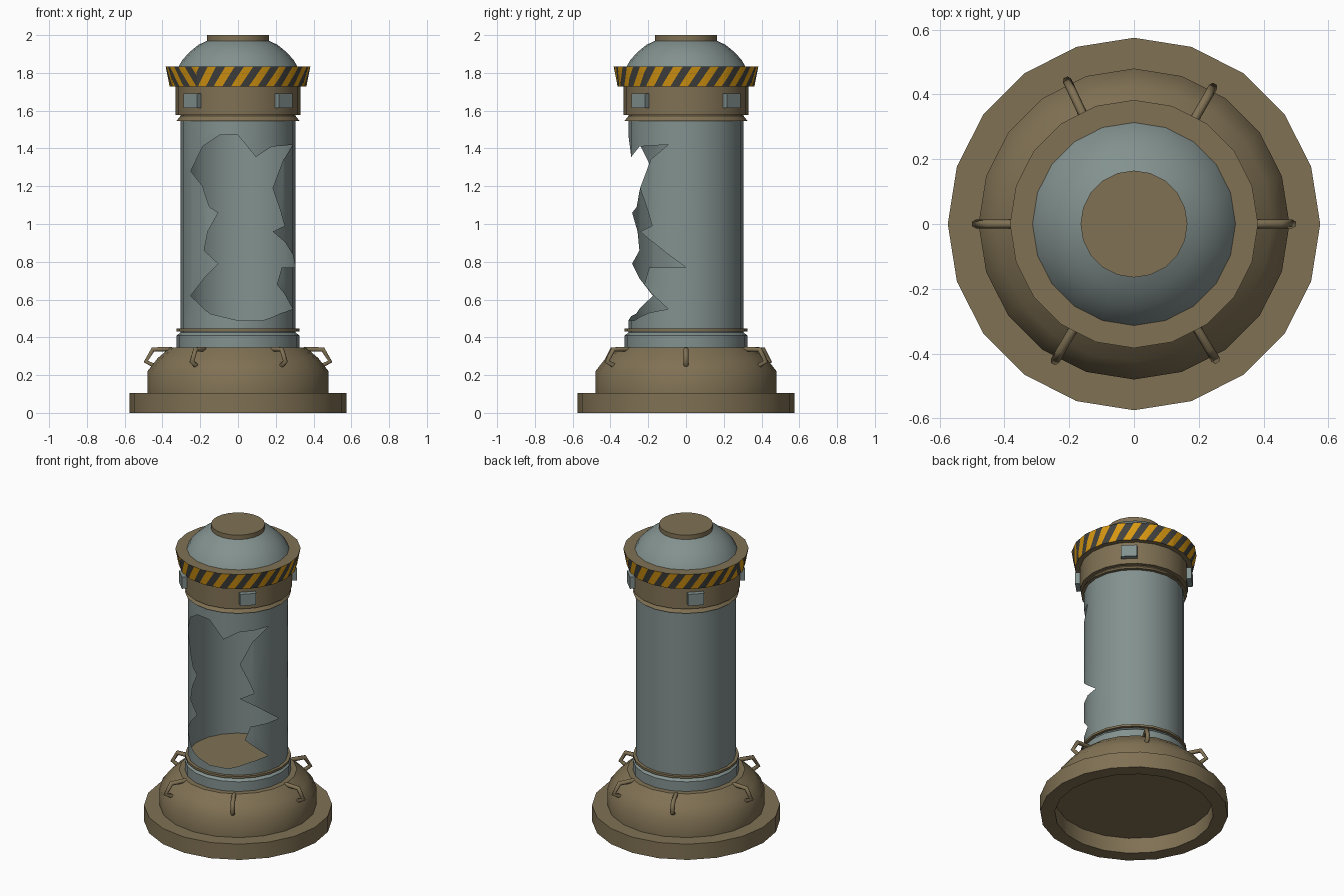
import bpy, bmesh, math
from mathutils import Vector

if "Cube" in bpy.data.objects:
    bpy.data.objects.remove(bpy.data.objects["Cube"])

N = 20                       # sides of every round part
STEP = 2 * math.pi / N


def material(name, rgb):
    m = bpy.data.materials.new(name)
    m.diffuse_color = (*rgb, 1)
    m.use_nodes = True
    m.node_tree.nodes["Principled BSDF"].inputs["Base Color"].default_value = m.diffuse_color
    return m


BROWN = material("tan_metal", (0.215, 0.165, 0.088))
BLUE = material("blue_grey", (0.225, 0.285, 0.275))
YELLOW = material("hazard_yellow", (0.70, 0.32, 0.006))
DARK = material("hazard_dark", (0.055, 0.055, 0.052))


def finish(bm, name, mats, angle=32):
    me = bpy.data.meshes.new(name)
    bm.to_mesh(me)
    bm.free()
    ob = bpy.data.objects.new(name, me)
    bpy.context.collection.objects.link(ob)
    for m in mats:
        me.materials.append(m)
    bpy.ops.object.select_all(action='DESELECT')
    ob.select_set(True)
    bpy.context.view_layer.objects.active = ob
    bpy.ops.object.shade_smooth_by_angle(angle=math.radians(angle))
    return ob


def lathe(name, mat, profile, angle=32):
    """Turn an (r, z) profile around z."""
    bm = bmesh.new()
    rings = [[bm.verts.new((r * math.cos(i * STEP), r * math.sin(i * STEP), z))
              for r, z in profile] for i in range(N)]
    for i in range(N):
        a, b = rings[i], rings[(i + 1) % N]
        for j in range(len(profile) - 1):
            bm.faces.new((a[j], b[j], b[j + 1], a[j + 1]))
    bmesh.ops.remove_doubles(bm, verts=bm.verts, dist=1e-5)
    return finish(bm, name, [mat], angle)


def cut(bm, co, no):
    bmesh.ops.bisect_plane(bm, geom=bm.verts[:] + bm.edges[:] + bm.faces[:],
                           plane_co=co, plane_no=no, dist=1e-5)


def wrap(bm, radius):
    """Bend a flat (angle, z) sheet onto the 20-sided wall; angle 0 is the front."""
    for k in range(-N // 2, N):
        cut(bm, (k * STEP, 0, 0), (1, 0, 0))
    for v in bm.verts:
        a, z = v.co.x, v.co.y
        r = radius(z) * math.cos(STEP / 2) / math.cos(a % STEP - STEP / 2)
        v.co = (r * math.sin(a), -r * math.cos(a), z)
    bmesh.ops.remove_doubles(bm, verts=bm.verts, dist=1e-5)


def loop(bm, pts):
    vs = [bm.verts.new((x, y, 0)) for x, y in pts]
    return [bm.edges.new((vs[i - 1], vs[i])) for i in range(len(vs))]


# Base plinth with deep hollow underside, and rounded shoulder
lathe("base_plinth", BROWN, [(0, .105), (.485, .105), (.485, 0), (.575, 0),
                             (.575, .106), (.47, .106)])
lathe("base_shoulder", BROWN, [(.48, .106), (.48, .22), (.425, .29), (.36, .345)], 60)
lathe("shoulder_top", BROWN, [(.36, .345), (.30, .345)])
lathe("lower_collar", BLUE, [(.325, .34), (.325, .41), (.305, .425), (.305, .435)])
lathe("lower_ring", BROWN, [(.30, .432), (.325, .432), (.325, .446), (0, .446)])

# Broken tube: flat sheet with a jagged hole, wrapped round
HOLE = [(-19, 1.47), (0, 1.47), (18, 1.355), (36, 1.41), (72, 1.42), (52, 1.34),
        (37, 1.19), (48, 1.07), (54, .99), (37, .96), (56, .90), (90, .77),
        (50, .77), (43, .68), (56, .62), (72, .55), (50, .53), (26, .49), (0, .49),
        (-29, .525), (-55, .62), (-20, .79), (-36, .86), (-32, .96), (-20, 1.06),
        (-30, 1.09), (-38, 1.2), (-55, 1.28), (-38, 1.41)]
bm = bmesh.new()
P = math.pi
edges = loop(bm, [(-P, .44), (P, .44), (P, 1.55), (-P, 1.55)])
edges += loop(bm, [(math.radians(a), z) for a, z in HOLE])
bmesh.ops.triangle_fill(bm, edges=edges, use_beauty=True)
bm.normal_update()
for f in bm.faces:
    if f.normal.z < 0:
        f.normal_flip()
wrap(bm, lambda z: .305)
finish(bm, "broken_tube", [BLUE])

# Head: ring, band, hazard collar rims, dome and cap
lathe("upper_ring", BROWN, [(0, 1.546), (.325, 1.546), (.305, 1.572), (.305, 1.58)])
lathe("head_band", BROWN, [(.30, 1.578), (.33, 1.578), (.33, 1.727), (.362, 1.727)])
lathe("collar_top", BROWN, [(.383, 1.835), (.30, 1.835)])
lathe("head_dome", BLUE, [(.315, 1.832), (.295, 1.868), (.257, 1.91), (.21, 1.948), (.155, 1.975)])
lathe("top_cap", BROWN, [(.165, 1.965), (.165, 2.0), (0, 2.0)])

# Hazard stripes, slanted one way, with a short mirrored stretch at front left
Z0, Z1 = 1.727, 1.835
WIDTH = math.radians(7.5)
SLANT = math.radians(11) / (Z1 - Z0)
for name, a0, a1, s in (("hazard_collar_left", -90, -36, -SLANT),
                        ("hazard_collar_main", -36, 270, SLANT)):
    a0, a1 = math.radians(a0), math.radians(a1)
    bm = bmesh.new()
    bm.faces.new([bm.verts.new((x, y, 0)) for x, y in
                  ((a0, Z0), (a1, Z0), (a1, Z1), (a0, Z1))])
    for k in range(-5, 50):
        cut(bm, (a0 + k * WIDTH, Z0, 0), Vector((1, -s, 0)).normalized())
    for f in bm.faces:
        c = f.calc_center_median()
        f.material_index = math.floor((c.x - a0 - s * (c.y - Z0)) / WIDTH) % 2
    wrap(bm, lambda z: .362 + .021 * (z - Z0) / (Z1 - Z0))
    finish(bm, name, [YELLOW, DARK])

# Four small boxes on the head band
for i in range(4):
    a = math.radians(45 + 90 * i)
    bpy.ops.mesh.primitive_cube_add(size=1, location=(.335 * math.cos(a), .335 * math.sin(a), 1.652),
                                    rotation=(0, 0, a))
    ob = bpy.context.object
    ob.name = f"band_box_{i + 1}"
    ob.scale = (.045, .10, .078)
    ob.data.materials.append(BLUE)

# Six bent handles round the shoulder
for i, deg in enumerate((0, 60, 115, 180, 240, 301)):
    a = math.radians(deg)
    cu = bpy.data.curves.new("handle", 'CURVE')
    cu.dimensions = '3D'
    cu.bevel_depth = .014
    cu.bevel_resolution = 1
    cu.use_fill_caps = True
    path = [(.35, .338), (.45, .336), (.488, .272), (.43, .243)]
    sp = cu.splines.new('POLY')
    sp.points.add(len(path) - 1)
    for p, (r, z) in zip(sp.points, path):
        p.co = (r * math.cos(a), r * math.sin(a), z, 1)
    cu.materials.append(BROWN)
    ob = bpy.data.objects.new(f"handle_{i + 1}", cu)
    bpy.context.collection.objects.link(ob)
    bpy.ops.object.select_all(action='DESELECT')
    ob.select_set(True)
    bpy.context.view_layer.objects.active = ob
    bpy.ops.object.convert(target='MESH')
